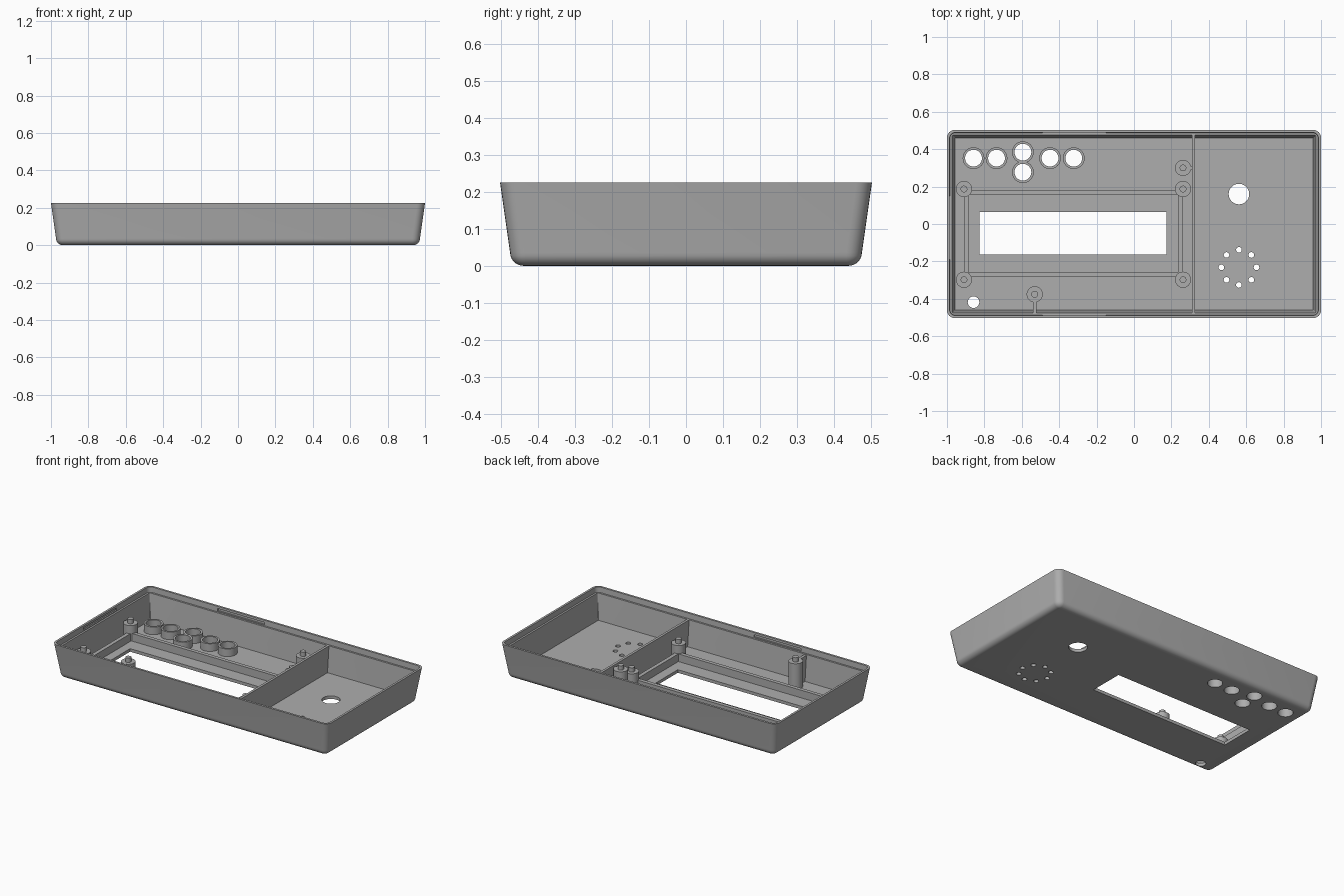
import bpy, bmesh, math
from mathutils import Matrix, Vector

if "Cube" in bpy.data.objects:
    bpy.data.objects.remove(bpy.data.objects["Cube"], do_unlink=True)

grey = bpy.data.materials.new("mid grey plastic")
grey.use_nodes = True
grey.diffuse_color = (0.42, 0.42, 0.42, 1)
grey.node_tree.nodes["Principled BSDF"].inputs["Base Color"].default_value = (0.42, 0.42, 0.42, 1)

HALF_X, HALF_Y, TOP = 1.0, 0.503, 0.225
FLOOR, STEP = 0.02, 0.19


def finish(name, bm):
    bmesh.ops.recalc_face_normals(bm, faces=bm.faces[:])
    mesh = bpy.data.meshes.new(name)
    bm.to_mesh(mesh)
    bm.free()
    obj = bpy.data.objects.new(name, mesh)
    bpy.context.collection.objects.link(obj)
    mesh.materials.append(grey)
    return obj


def smooth(obj):
    bpy.ops.object.select_all(action='DESELECT')
    bpy.context.view_layer.objects.active = obj
    obj.select_set(True)
    bpy.ops.object.shade_smooth_by_angle(angle=math.radians(35))


def add_box(bm, x0, x1, y0, y1, z0, z1):
    size = Matrix.Diagonal((x1 - x0, y1 - y0, z1 - z0, 1))
    mid = Matrix.Translation(((x0 + x1) / 2, (y0 + y1) / 2, (z0 + z1) / 2))
    return bmesh.ops.create_cube(bm, size=1, matrix=mid @ size)["verts"]


def add_cylinder(bm, x, y, r, z0, z1, sides=32):
    bmesh.ops.create_cone(bm, cap_ends=True, segments=sides, radius1=r, radius2=r,
                          depth=z1 - z0, matrix=Matrix.Translation((x, y, (z0 + z1) / 2)))


def rounded_ring(bm, inset, z, r, steps=6):
    hx, hy = HALF_X - inset, HALF_Y - inset
    verts = []
    for k, (sx, sy) in enumerate([(1, 1), (-1, 1), (-1, -1), (1, -1)]):
        for s in range(steps + 1):
            a = math.pi / 2 * (k + s / steps)
            verts.append(bm.verts.new((sx * (hx - r) + r * math.cos(a),
                                       sy * (hy - r) + r * math.sin(a), z)))
    return verts


# Tapered shell: rounded bottom edge, outer wall, stepped rim, inner cavity
bm = bmesh.new()
levels = []
for s in range(7):
    a = math.pi / 2 * (1 - s / 6)
    curl = 0.036 * (1 - math.cos(a))
    levels.append((0.027 + curl, 0.036 * (1 - math.sin(a)), 0.042 - curl))
levels += [(0, TOP, 0.042), (0.014, TOP, 0.03), (0.016, STEP, 0.028),
           (0.028, STEP, 0.006), (0.043, FLOOR, 0.003)]
rings = [rounded_ring(bm, *level) for level in levels]
for low, high in zip(rings, rings[1:]):
    for i in range(len(low)):
        j = (i + 1) % len(low)
        bm.faces.new((low[i], low[j], high[j], high[i]))
bm.faces.new(rings[0][::-1])
bm.faces.new(rings[-1])
shell = finish("case_shell", bm)

# Openings through the floor and latch slots in the rim
buttons = [(-0.858, 0.352), (-0.735, 0.352), (-0.594, 0.384),
           (-0.594, 0.277), (-0.449, 0.352), (-0.322, 0.352)]
holes = [(x, y, 0.045) for x, y in buttons]
holes += [(-0.858, -0.418, 0.031), (0.561, 0.16, 0.055)]
for k in range(8):
    a = k * math.pi / 4
    holes.append((0.561 + 0.094 * math.cos(a), -0.232 + 0.094 * math.sin(a), 0.015))

bm = bmesh.new()
for x, y, r in holes:
    add_cylinder(bm, x, y, r, -0.05, 0.06)
add_box(bm, -0.827, 0.173, -0.162, 0.065, -0.05, 0.06)
for side in (-1, 1):
    wall = side * (HALF_Y - 0.014)
    add_box(bm, -0.49, -0.15, wall - 0.007, wall + 0.007, 0.195, 0.211)
add_box(bm, -0.993, -0.979, -0.19, 0.15, 0.195, 0.211)
cutter = finish("opening_cutter", bm)
cutter.hide_render = True
cut = shell.modifiers.new("openings", 'BOOLEAN')
cut.operation, cut.solver, cut.object = 'DIFFERENCE', 'EXACT', cutter
bpy.context.view_layer.objects.active = shell
bpy.ops.object.modifier_apply(modifier=cut.name)
bpy.data.objects.remove(cutter, do_unlink=True)
smooth(shell)

# Partition, flared at the ends to follow the sloping walls
bm = bmesh.new()
for v in add_box(bm, 0.31, 0.326, -0.464, 0.464, 0.015, STEP):
    if v.co.z > 0.1:
        v.co.y *= 1.028
finish("partition_wall", bm)

# Rectangular rail around the display window
bm = bmesh.new()
for y in (-0.283, 0.158):
    add_box(bm, -0.909, 0.262, y, y + 0.025, 0.015, 0.07)
for x in (-0.909, 0.236):
    add_box(bm, x, x + 0.025, -0.27, 0.17, 0.015, 0.07)
finish("display_frame", bm)

# Hollow button guides
for n, (x, y) in enumerate(buttons):
    bm = bmesh.new()
    section = [(0.045, 0.012), (0.058, 0.012), (0.058, 0.07), (0.045, 0.07)]
    loop = [bm.verts.new((x + r, y, z)) for r, z in section]
    edges = [bm.edges.new((loop[i], loop[(i + 1) % 4])) for i in range(4)]
    bmesh.ops.spin(bm, geom=loop + edges, cent=(x, y, 0), axis=(0, 0, 1),
                   angle=2 * math.pi, steps=32)
    bmesh.ops.remove_doubles(bm, verts=bm.verts[:], dist=0.0005)
    smooth(finish(f"button_guide_{n + 1}", bm))


# Mounting posts with locating pins
def post(name, x, y, height):
    bm = bmesh.new()
    add_cylinder(bm, x, y, 0.043, 0.015, height)
    add_cylinder(bm, x, y, 0.018, height - 0.005, height + 0.028)
    smooth(finish(name, bm))


for side, x in (("right", -0.909), ("left", 0.262)):
    for end, y in (("front", -0.298), ("back", 0.187)):
        post(f"display_post_{end}_{side}", x, y, 0.122)
post("tall_post_back", 0.262, 0.3, 0.178)
post("tall_post_front", -0.531, -0.376, 0.185)

# Ribs tying the tall posts to the walls
bm = bmesh.new()
add_box(bm, 0.29, 0.315, 0.291, 0.309, 0.015, 0.178)
for v in add_box(bm, -0.54, -0.522, -0.464, -0.4, 0.015, 0.185):
    if v.co.z > 0.1 and v.co.y < -0.45:
        v.co.y -= 0.013
finish("post_ribs", bm)
